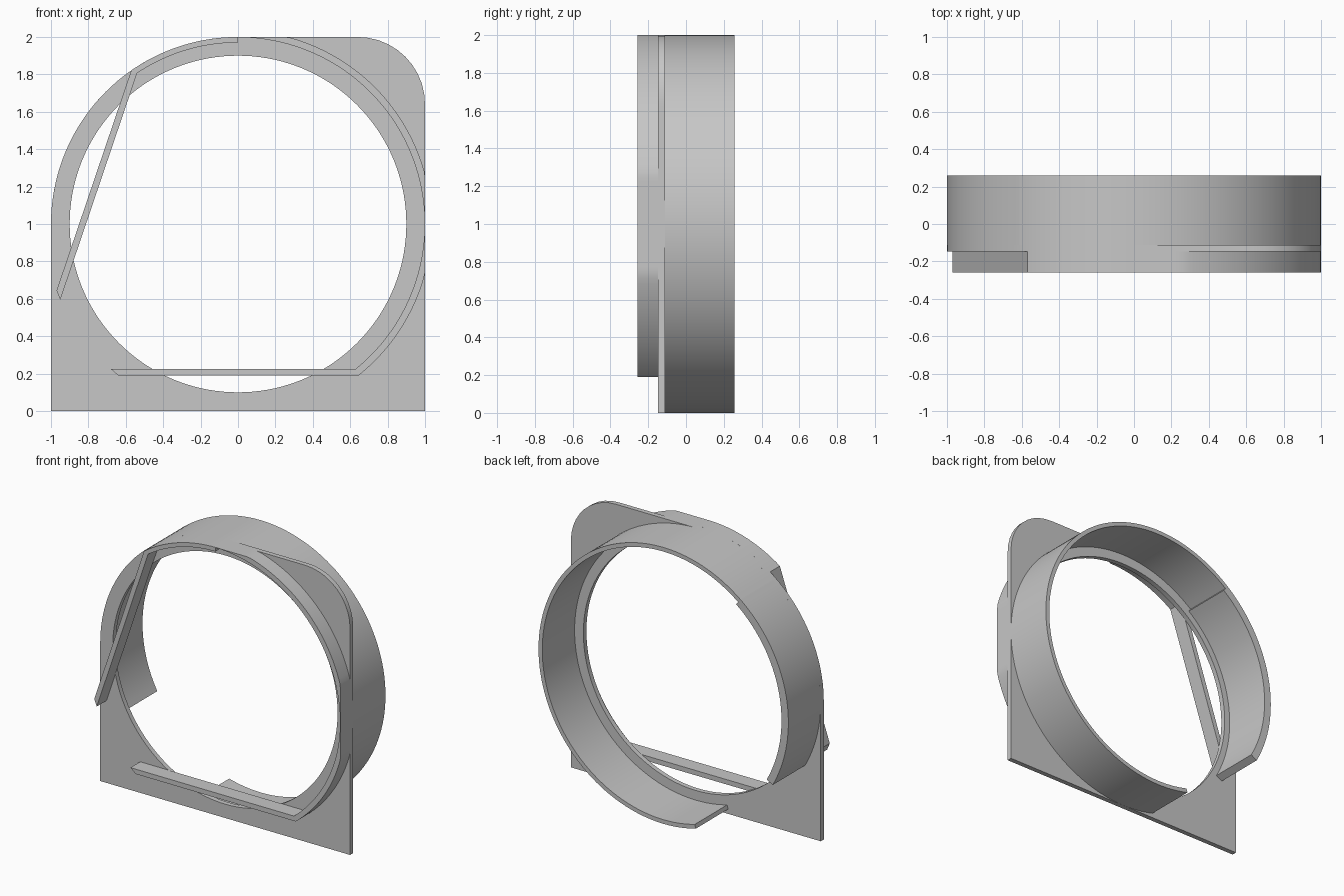
import bpy
import bmesh
from math import cos, sin, radians, sqrt, pi

cube = bpy.data.objects.get("Cube")
if cube:
    bpy.data.objects.remove(cube, do_unlink=True)

grey = bpy.data.materials.new("plain grey")
grey.use_nodes = True
GREY = (0.57, 0.57, 0.57, 1)
grey.diffuse_color = GREY
grey.node_tree.nodes["Principled BSDF"].inputs["Base Color"].default_value = GREY

FRONT, PLATE_FRONT, PLATE_BACK, BACK = -0.258, -0.147, -0.112, 0.258
CORNER = 0.36


def polar(r, a):
    return r * cos(a), 1 + r * sin(a)


def arc(r, start, end, steps):
    """Points on a circle about the ring axis, angles in degrees."""
    return [polar(r, radians(start + (end - start) * i / steps))
            for i in range(steps + 1)]


def band(name, outer, inner, y0, y1, closed=False):
    """Solid strip between two matching (x, z) outlines, from y0 to y1."""
    bm = bmesh.new()
    rows = [[bm.verts.new((x, y, z)) for x, z in line]
            for line, y in ((outer, y0), (inner, y0), (inner, y1), (outer, y1))]
    n = len(outer)
    for i in range(n if closed else n - 1):
        j = (i + 1) % n
        for k in range(4):
            a, b = rows[k], rows[(k + 1) % 4]
            bm.faces.new((a[i], a[j], b[j], b[i]))
    if not closed:
        bm.faces.new([row[0] for row in rows])
        bm.faces.new([row[-1] for row in rows])
    bmesh.ops.recalc_face_normals(bm, faces=bm.faces)
    mesh = bpy.data.meshes.new(name)
    bm.to_mesh(mesh)
    bm.free()
    mesh.materials.append(grey)
    obj = bpy.data.objects.new(name, mesh)
    bpy.context.collection.objects.link(obj)
    bpy.ops.object.select_all(action='DESELECT')
    obj.select_set(True)
    bpy.context.view_layer.objects.active = obj
    bpy.ops.object.shade_smooth_by_angle(angle=radians(25))
    return obj


def plate_radius(a):
    """Square outline with a round upper left and one rounded corner."""
    c, s = cos(a), sin(a)
    if c < 0 and s > 0:
        return 1.0
    r = 1 / max(abs(c), abs(s))
    m = 1 - CORNER
    if r * c > m and r * s > m:
        d = m * (c + s)
        r = d + sqrt(d * d - 2 * m * m + CORNER * CORNER)
    return r


# Mounting plate with its round opening
N = 144
angles = [2 * pi * i / N for i in range(N)]
band("mounting_plate", [polar(plate_radius(a), a) for a in angles],
     [polar(0.9, a) for a in angles], PLATE_FRONT, PLATE_BACK, closed=True)

# Rear collar: long thin wall and a thicker section, open at the lower side
for name, inner, start, end, steps in (("collar_thin_wall", 0.97, -105, 128, 93),
                                       ("collar_thick_wall", 0.945, 128, 209, 33)):
    band(name, arc(1, start, end, steps), arc(inner, start, end, steps),
         PLATE_BACK, BACK)

# Front rib around the side, trimmed flush to the plate, running into the bottom bar
outer = [(min(x, 1), min(z, 2)) for x, z in arc(1.035, 90, -51.6, 80)]
inner = arc(0.998, 90, -51, 80)
band("side_rib_and_bottom_bar", outer + [(-0.64, 0.19)],
     inner + [(-0.68, 0.225)], FRONT, PLATE_FRONT)

# Front rib over the top, running into the slanted bar
band("top_rib_and_slanted_bar", arc(1, 90, 124.8, 20) + [(-0.97, 0.645)],
     arc(0.97, 90, 123.8, 20) + [(-0.95, 0.595)], FRONT, PLATE_FRONT)
